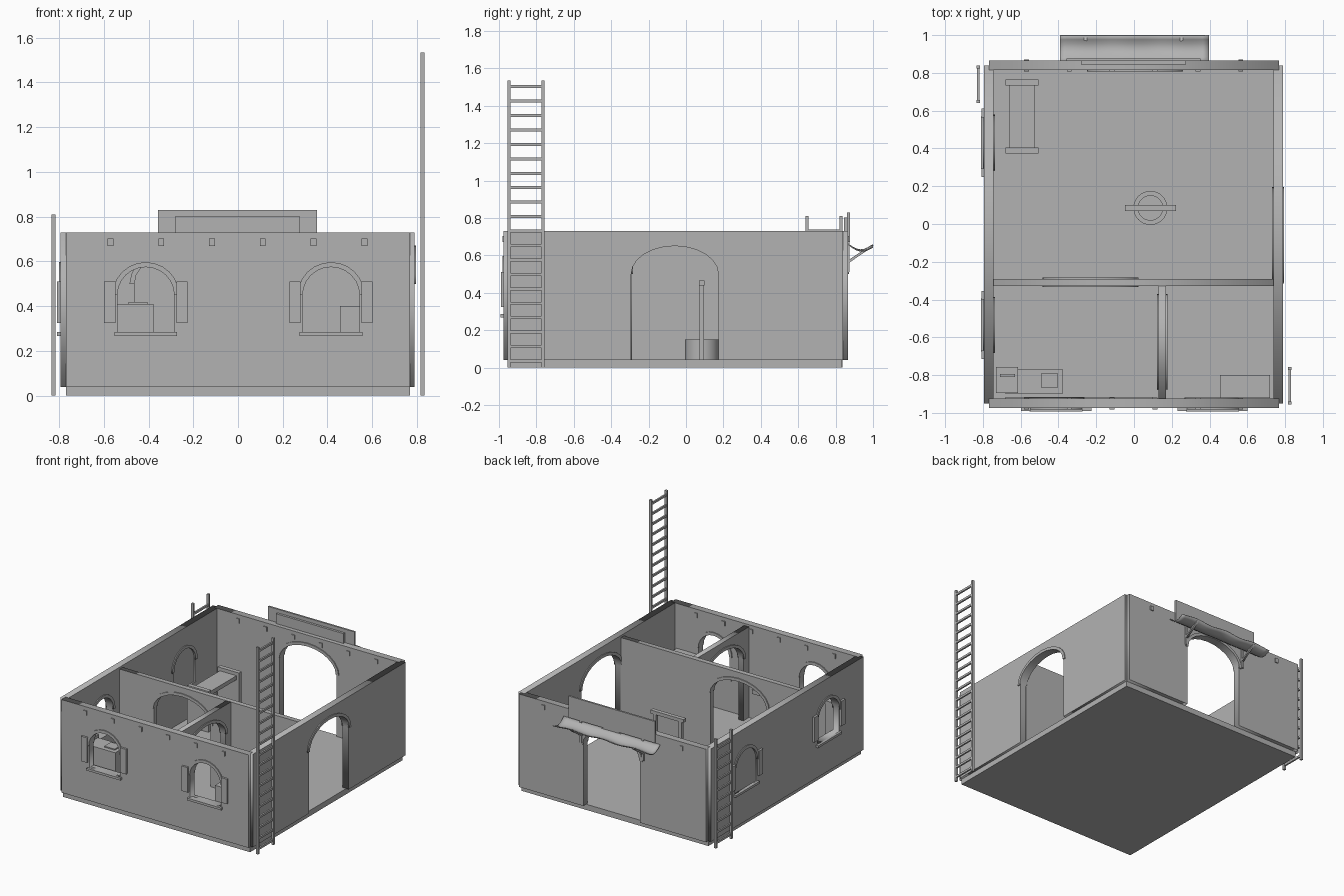
import bpy, math
from mathutils import Matrix, Vector

if "Cube" in bpy.data.objects:
    bpy.data.objects.remove(bpy.data.objects["Cube"])

stone = bpy.data.materials.new("plain grey")
stone.diffuse_color = (0.45, 0.45, 0.45, 1)
stone.use_nodes = True
stone.node_tree.nodes["Principled BSDF"].inputs["Base Color"].default_value = stone.diffuse_color

# plane "y": profile (x, z), thickness along y; plane "x": profile (y, z), thickness along x
FRAMES = {"y": Matrix(((1, 0, 0, 0), (0, 0, -1, 0), (0, 1, 0, 0), (0, 0, 0, 1))),
          "x": Matrix(((0, 0, 1, 0), (1, 0, 0, 0), (0, 1, 0, 0), (0, 0, 0, 1)))}


def box(name, x0, x1, y0, y1, z0, z1):
    bpy.ops.mesh.primitive_cube_add(size=1)
    o = bpy.context.object
    o.name = name
    o.data.transform(Matrix.Translation(((x0 + x1) / 2, (y0 + y1) / 2, (z0 + z1) / 2))
                     @ Matrix.Diagonal((x1 - x0, y1 - y0, z1 - z0, 1)))
    o.data.materials.append(stone)
    return o


def slab(name, plane, a, b, outline, holes=()):
    """Extrude a flat outline with holes between a and b along the plane's axis."""
    cu = bpy.data.curves.new(name, "CURVE")
    cu.dimensions, cu.fill_mode, cu.extrude = "2D", "BOTH", (b - a) / 2
    for pts in (outline, *holes):
        s = cu.splines.new("POLY")
        s.points.add(len(pts) - 1)
        for p, (u, v) in zip(s.points, pts):
            p.co = (u, v, 0, 1)
        s.use_cyclic_u = True
    o = bpy.data.objects.new(name, cu)
    bpy.context.collection.objects.link(o)
    mid = (a + b) / 2
    shift = Vector((0, mid, 0)) if plane == "y" else Vector((mid, 0, 0))
    o.matrix_world = Matrix.Translation(shift) @ FRAMES[plane]
    bpy.ops.object.select_all(action="DESELECT")
    o.select_set(True)
    bpy.context.view_layer.objects.active = o
    bpy.ops.object.convert(target="MESH")
    o = bpy.context.object
    o.data.materials.clear()
    o.data.materials.append(stone)
    return o


def arch(c, half, z0, spring, top, n=12):
    arc = [(c - half * math.cos(math.pi * i / n), spring + (top - spring) * math.sin(math.pi * i / n))
           for i in range(n + 1)]
    return [(c - half, z0)] + arc + [(c + half, z0)] if z0 < spring else arc


def door(c):
    return arch(c, 0.233, FLOOR, 0.5, 0.65)


def window(c):
    return arch(c, 0.127, 0.285, 0.45, 0.575)


def arch_trim(name, plane, a, b, c, half, spring, top, w=0.022):
    outer = arch(c, half + w, spring, spring, top + w)
    slab(name, plane, a, b, outer + arch(c, half, spring, spring, top)[::-1])


def wall(name, plane, a, b, u0, u1, top, doors=(), windows=()):
    outline = [(u0, FLOOR)]
    for c in doors:
        outline += door(c)
    outline += [(u1, FLOOR), (u1, top), (u0, top)]
    slab(name, plane, a, b, outline, [window(c) for c in windows])
    # raised trims above each opening, on both faces
    for c, half, spring, peak in ([(c, 0.233, 0.5, 0.65) for c in doors]
                                  + [(c, 0.127, 0.45, 0.575) for c in windows]):
        for p, q in ((a - 0.007, a + 0.005), (b - 0.005, b + 0.007)):
            arch_trim(name + "_arch_trim", plane, p, q, c, half, spring, peak)


FLOOR, TOP = 0.04, 0.73
box("floor", -0.768, 0.768, -0.955, 0.835, 0, 0.042)

# outer walls and inner partitions
wall("front_wall", "y", -0.975, -0.925, -0.768, 0.768, TOP, windows=(-0.412, 0.416))
wall("back_wall", "y", 0.815, 0.865, -0.768, 0.768, TOP, doors=(0.005,))
wall("left_wall", "x", -0.793, -0.743, -0.95, 0.84, TOP, windows=(-0.535, 0.43))
wall("right_wall", "x", 0.738, 0.788, -0.95, 0.84, TOP, doors=(-0.06,))
wall("cross_partition", "y", -0.327, -0.29, -0.745, 0.74, 0.715, doors=(-0.23,))
wall("side_partition", "x", 0.13, 0.17, -0.927, -0.325, 0.715, doors=(-0.625,))
slab("blind_window_panel", "x", -0.785, -0.75, window(0.43))

# sills and shutters
for c in (-0.412, 0.416):
    box("front_sill", c - 0.14, c + 0.14, -0.992, -0.92, 0.268, 0.285)
    for s in (-1, 1):
        m = c + s * 0.161
        box("front_shutter", m - 0.025, m + 0.025, -0.99, -0.97, 0.325, 0.51)
for c in (-0.535, 0.43):
    box("left_sill", -0.81, -0.74, c - 0.14, c + 0.14, 0.268, 0.285)
    for s in (-1, 1):
        m = c + s * 0.158
        box("left_shutter", -0.808, -0.788, m - 0.023, m + 0.023, 0.325, 0.51)

# beam ends showing on both faces of the front and back walls
for i in range(6):
    x = -0.57 + 0.227 * i
    box("front_beam_end", x - 0.013, x + 0.013, -0.982, -0.918, 0.67, 0.703)
    box("back_beam_end", x - 0.013, x + 0.013, 0.808, 0.872, 0.67, 0.703)


# ladders
def ladder(x, y0, y1, height, rungs):
    for y in (y0, y1 - 0.016):
        box("ladder_rail", x - 0.009, x + 0.009, y, y + 0.016, 0, height)
    for i in range(rungs):
        z = 0.035 + 0.0772 * i
        box("ladder_rung", x - 0.006, x + 0.006, y0 + 0.01, y1 - 0.01, z - 0.008, z + 0.008)


ladder(0.824, -0.955, -0.757, 1.535, 20)
ladder(-0.824, 0.64, 0.838, 0.81, 10)

# sign board with a smaller panel in front
box("sign_board", -0.357, 0.353, 0.862, 0.876, 0.67, 0.83)
box("sign_panel", -0.28, 0.275, 0.845, 0.864, 0.72, 0.803)

# sagging awning: rippled sheet thickened by a modifier
verts, faces, NX, NY = [], [], 24, 6
for i in range(NX + 1):
    for j in range(NY + 1):
        u, v = i / NX, j / NY
        z = 0.665 - 0.012 * v - 0.03 * math.sin(math.pi * v) - 0.006 * math.cos(6 * math.pi * u) * v
        verts.append((-0.393 + 0.79 * u, 0.866 + 0.132 * v, z))
for i in range(NX):
    for j in range(NY):
        k = i * (NY + 1) + j
        faces.append((k, k + NY + 1, k + NY + 2, k + 1))
me = bpy.data.meshes.new("awning")
me.from_pydata(verts, [], faces)
me.shade_smooth()
me.materials.append(stone)
awning = bpy.data.objects.new("awning", me)
bpy.context.collection.objects.link(awning)
awning.modifiers.new("thickness", "SOLIDIFY").thickness = 0.006

# awning brackets
for x in (-0.257, 0.252):
    slab("awning_strut", "x", x - 0.008, x + 0.008,
         [(0.864, 0.555), (0.99, 0.64), (0.99, 0.655), (0.864, 0.572)])
    box("awning_bracket_plate", x - 0.008, x + 0.008, 0.86, 0.875, 0.51, 0.67)

# well: ring wall, posts and crossbar
WX, WY = 0.087, 0.085
ring = [(math.cos(i * math.pi / 16), math.sin(i * math.pi / 16)) for i in range(32)]
well = slab("well_ring", "y", 0, 0.11, [(0.09 * a, 0.09 * b) for a, b in ring],
            [[(0.065 * a, 0.065 * b) for a, b in ring]])
well.matrix_world = Matrix.Translation((WX, WY, FLOOR + 0.055))
for s in (-1, 1):
    m = WX + s * 0.105
    box("well_post", m - 0.012, m + 0.012, WY - 0.012, WY + 0.012, FLOOR, 0.45)
box("well_crossbar", WX - 0.135, WX + 0.135, WY - 0.015, WY + 0.015, 0.44, 0.465)

# work table with raised end panels
box("table_top", -0.662, -0.525, 0.39, 0.75, 0.29, 0.32)
for y in (0.373, 0.732):
    box("table_end", -0.68, -0.505, y, y + 0.032, FLOOR, 0.345)

# kitchen counter with plates and basin, and a chest in the other room
box("counter", -0.68, -0.378, -0.9, -0.767, FLOOR, 0.41)
box("counter_plate", -0.49, -0.405, -0.868, -0.79, 0.405, 0.418)
box("basin", -0.73, -0.613, -0.895, -0.757, FLOOR, 0.43)
box("basin_tap", -0.71, -0.63, -0.81, -0.795, 0.43, 0.46)
box("wall_shelf", -0.68, 0.1, -0.927, -0.915, 0.23, 0.26)
box("chest", 0.455, 0.72, -0.92, -0.8, FLOOR, 0.4)
